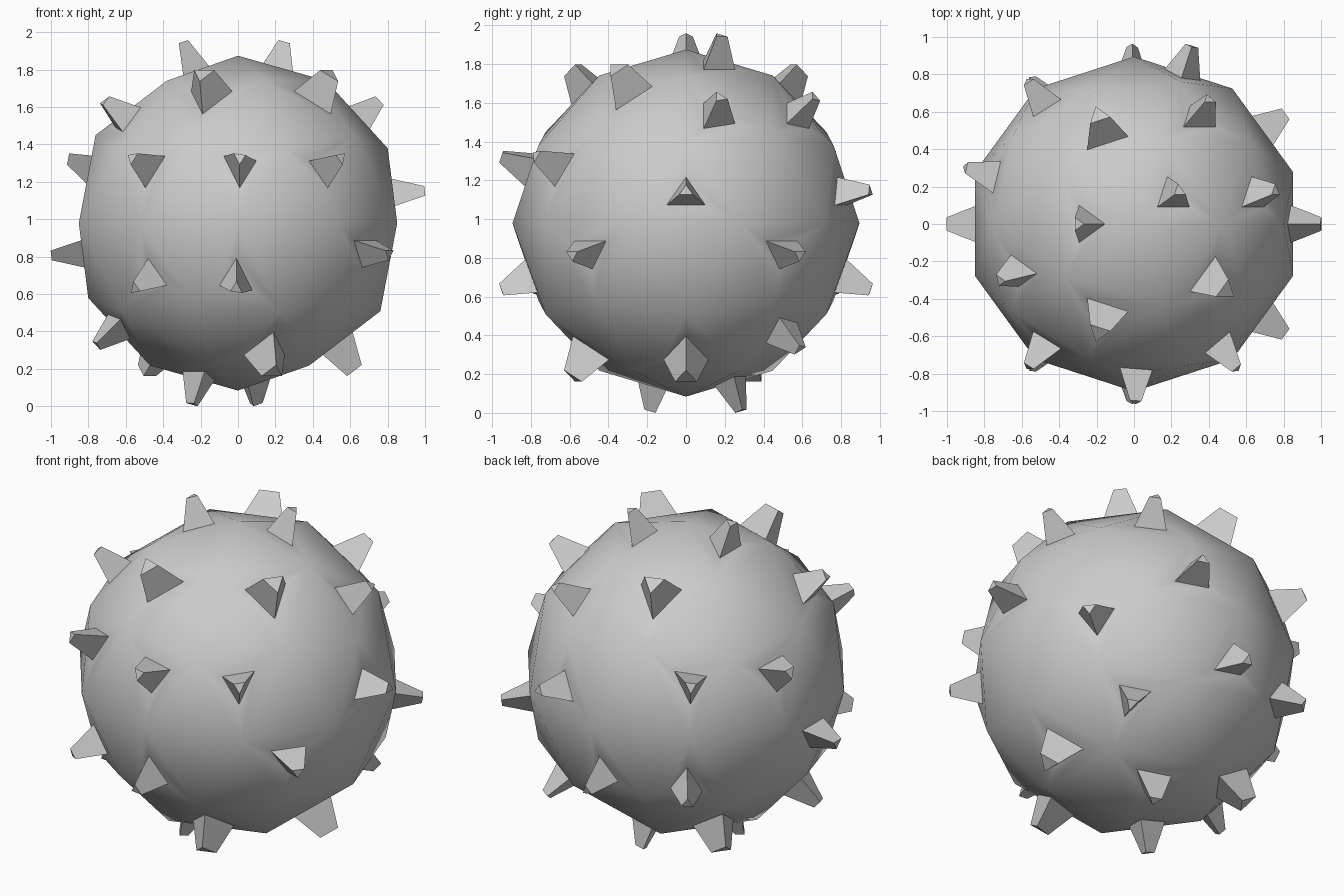
import bpy
import bmesh
from math import sin, cos, radians
from mathutils import Vector

cube = bpy.data.objects.get("Cube")
if cube:
    bpy.data.objects.remove(cube)

RADIUS = 0.895

# Spike directions: elevation -> azimuths, in degrees
SPIKES = {
    72.5: [36, 180],
    52.6: [108, 252, 324],
    40.8: [13, 59, 203],
    20: [126, 162, 234, 270, 306],
    9: [0, 72],
    -9: [36, 180, 324],
    -20: [90, 126, 234, 270],
    -40.8: [49, 193],
    -52.6: [0, 144, 288],
    -72.5: [72, 216],
}


def direction(azimuth, elevation):
    a, e = radians(azimuth), radians(elevation)
    return Vector((cos(e) * cos(a), cos(e) * sin(a), sin(e)))


# Round body
bm = bmesh.new()
bmesh.ops.create_icosphere(bm, subdivisions=2, radius=RADIUS)
bm.normal_update()

# Body faces that carry a spike
faces = list(bm.faces)
spiked = []
for elevation, azimuths in SPIKES.items():
    for azimuth in azimuths:
        d = direction(azimuth, elevation)
        face = max(faces, key=lambda f: f.calc_center_median().normalized().dot(d))
        if face not in spiked:
            spiked.append(face)

# Inset each spike base, then raise and taper it to a small blunt tip
bmesh.ops.inset_individual(bm, faces=spiked, thickness=0.093, depth=0, use_even_offset=True)
bm.normal_update()
bmesh.ops.inset_individual(bm, faces=spiked, thickness=0.034, depth=0.168, use_even_offset=True)

# Stand the ball on the ground
lowest = min(v.co.z for v in bm.verts)
bmesh.ops.translate(bm, verts=bm.verts, vec=(0, 0, -lowest))

mesh = bpy.data.meshes.new("spiked_ball")
bm.to_mesh(mesh)
bm.free()
ball = bpy.data.objects.new("spiked_ball", mesh)
bpy.context.collection.objects.link(ball)

# Plain grey metal
grey = bpy.data.materials.new("light_grey")
grey.use_nodes = True
colour = (0.6, 0.6, 0.6, 1)
grey.diffuse_color = colour
grey.node_tree.nodes["Principled BSDF"].inputs["Base Color"].default_value = colour
mesh.materials.append(grey)

# Smooth body with crisp spikes
bpy.ops.object.select_all(action="DESELECT")
ball.select_set(True)
bpy.context.view_layer.objects.active = ball
bpy.ops.object.shade_smooth_by_angle(angle=radians(30))
